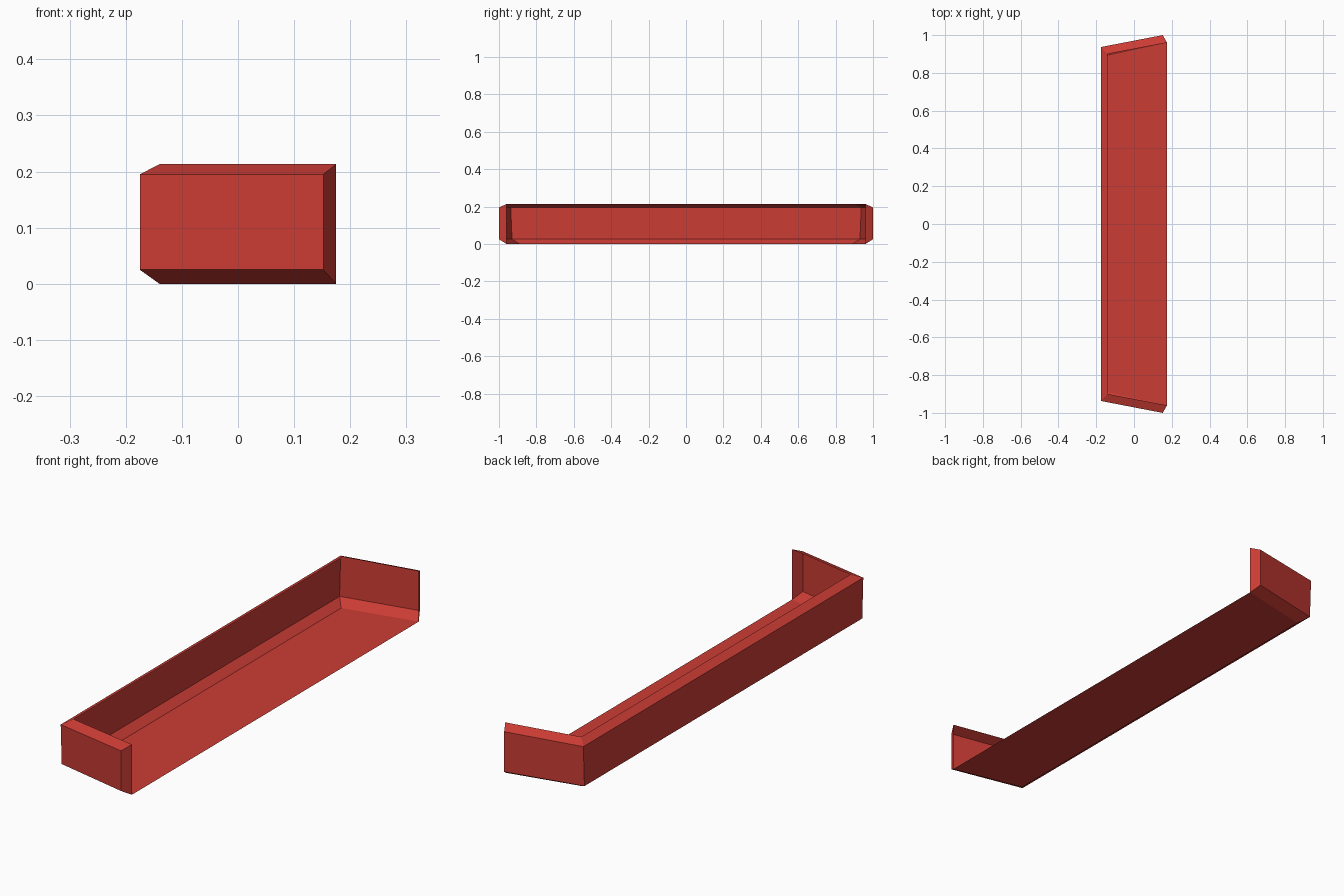
import bpy
import bmesh

cube = bpy.data.objects.get("Cube")
if cube:
    bpy.data.objects.remove(cube, do_unlink=True)

red = bpy.data.materials.new("red")
red.use_nodes = True
color = (0.60, 0.045, 0.035, 1)
red.diffuse_color = color
red.node_tree.nodes["Principled BSDF"].inputs["Base Color"].default_value = color

FRONT, LIP, BACK, INNER = 0.175, 0.152, -0.175, -0.14
Z_LOW, Z_HIGH, Z_TOP = 0.025, 0.195, 0.213
bm = bmesh.new()


def ring(x_open, y_open, x_back, y_back, z):
    """U-shaped line: open front end, back corner, mirrored along y."""
    points = [(x_open, -y_open), (x_back, -y_back), (x_back, y_back), (x_open, y_open)]
    return [bm.verts.new((x, y, z)) for x, y in points]


# Floor outline, wall bottom, wall top and inward rim
rings = [ring(FRONT, 0.96, INNER, 0.89, 0),
         ring(LIP, 1.0, BACK, 0.93, Z_LOW),
         ring(LIP, 1.0, BACK, 0.937, Z_HIGH),
         ring(FRONT, 0.96, INNER, 0.9, Z_TOP)]

# Floor, sloped edges and walls
bm.faces.new(rings[0])
for low, high in zip(rings, rings[1:]):
    for i in range(3):
        bm.faces.new((low[i], low[i + 1], high[i + 1], high[i]))

# Slanted flanges at the open ends of the side walls
for i in (0, 3):
    bm.faces.new([r[i] for r in rings])

bmesh.ops.recalc_face_normals(bm, faces=bm.faces[:])
mesh = bpy.data.meshes.new("tray")
bm.to_mesh(mesh)
bm.free()
mesh.materials.append(red)
tray = bpy.data.objects.new("tray", mesh)
bpy.context.collection.objects.link(tray)
